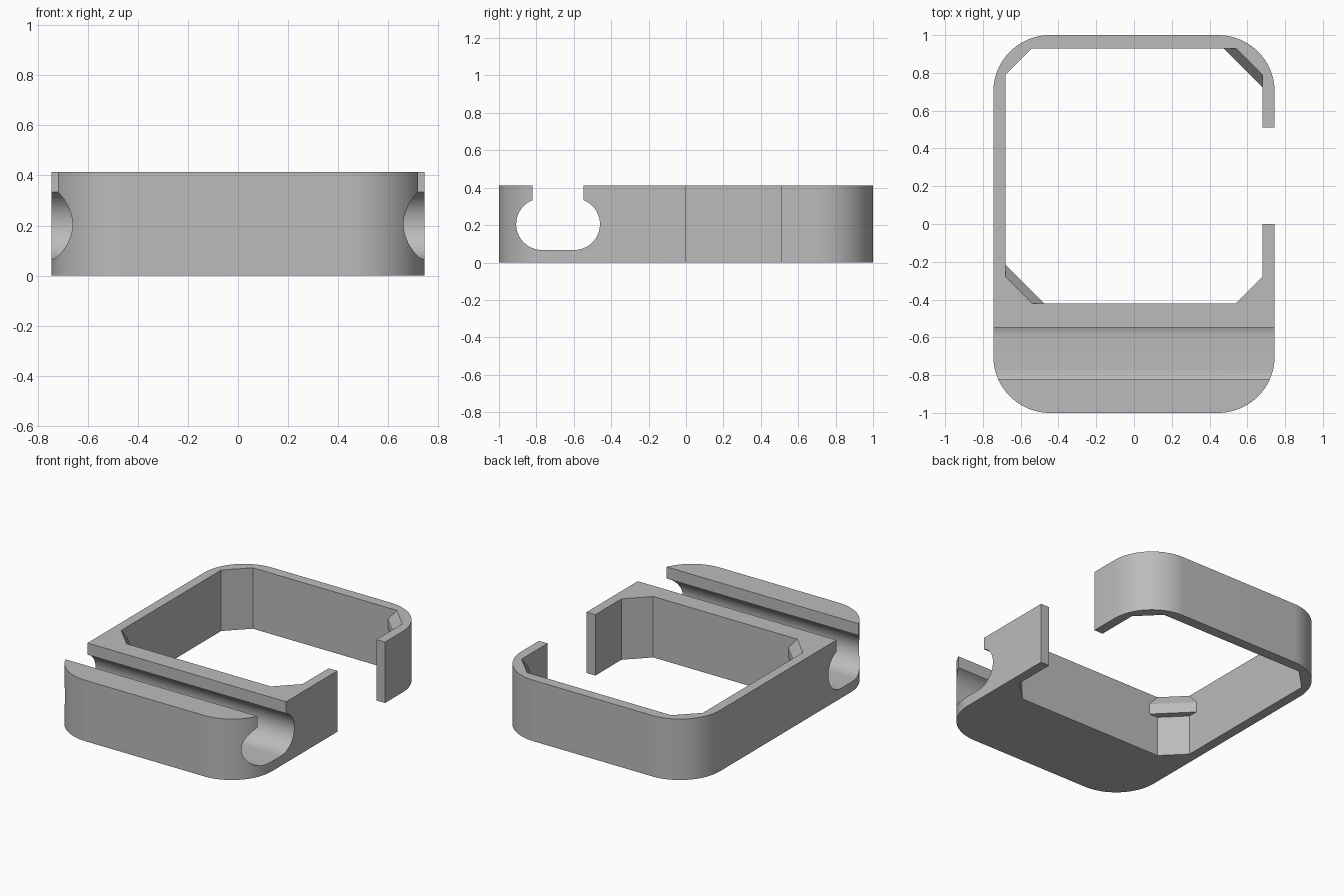
import bpy
import bmesh
import math
from mathutils import Vector

if "Cube" in bpy.data.objects:
    bpy.data.objects.remove(bpy.data.objects["Cube"], do_unlink=True)

HEIGHT = 0.413
HALF_X, HALF_Y, RADIUS = 0.745, 1.0, 0.3      # outer rounded rectangle
IN_X, IN_BACK, IN_FRONT = 0.68, 0.93, -0.42   # opening
CHAMFER = 0.14
GAP_FRONT, GAP_BACK = 0.0, 0.51               # break in the left wall

grey = bpy.data.materials.new("mid grey")
grey.use_nodes = True
grey.diffuse_color = (0.5, 0.5, 0.5, 1)
grey.node_tree.nodes["Principled BSDF"].inputs["Base Color"].default_value = (0.5, 0.5, 0.5, 1)


def arc(cu, cv, r, start, end, steps=20):
    angles = [math.radians(start + (end - start) * i / steps) for i in range(steps + 1)]
    return [(cu + r * math.cos(a), cv + r * math.sin(a)) for a in angles]


def prism(name, points, direction):
    """Extrude a closed outline along a direction."""
    bm = bmesh.new()
    face = bm.faces.new([bm.verts.new(p) for p in points])
    moved = bmesh.ops.extrude_face_region(bm, geom=[face])["geom"]
    bmesh.ops.translate(bm, vec=Vector(direction),
                        verts=[v for v in moved if isinstance(v, bmesh.types.BMVert)])
    return finish(name, bm)


def finish(name, bm):
    bmesh.ops.recalc_face_normals(bm, faces=bm.faces)
    mesh = bpy.data.meshes.new(name)
    bm.to_mesh(mesh)
    bm.free()
    mesh.materials.append(grey)
    obj = bpy.data.objects.new(name, mesh)
    bpy.context.collection.objects.link(obj)
    return obj


# Open frame: outer outline from one gap end round to the other, then back inside
cx, cy = HALF_X - RADIUS, HALF_Y - RADIUS
outline = [(HALF_X, GAP_BACK)]
for sx, sy, start in ((1, 1, 0), (-1, 1, 90), (-1, -1, 180), (1, -1, 270)):
    outline += arc(sx * cx, sy * cy, RADIUS, start, start + 90)
outline += [(HALF_X, GAP_FRONT), (IN_X, GAP_FRONT)]
for sx, y, sy, x_first in ((1, IN_FRONT, 1, False), (-1, IN_FRONT, 1, True),
                           (-1, IN_BACK, -1, False), (1, IN_BACK, -1, True)):
    corner = [(sx * IN_X, y + sy * CHAMFER), (sx * (IN_X - CHAMFER), y)]
    outline += corner[::-1] if x_first else corner
outline.append((IN_X, GAP_BACK))
frame = prism("frame", [(x, y, 0) for x, y in outline], (0, 0, HEIGHT))

# Rounded channel across the front block, open at the top
mouth = math.degrees(math.acos(0.05 / 0.138))
channel = arc(-0.77, 0.205, 0.138, 180 - mouth, 270)
channel += arc(-0.598, 0.205, 0.138, 270, 360 + mouth)
channel = [(channel[0][0], 0.6)] + channel + [(channel[-1][0], 0.6)]
cutter = prism("channel_cutter", [(-1, y, z) for y, z in channel], (2, 0, 0))
cutter.hide_render = True

cut = frame.modifiers.new("channel", "BOOLEAN")
cut.operation = "DIFFERENCE"
cut.solver = "EXACT"
cut.object = cutter
bpy.context.view_layer.objects.active = frame
frame.select_set(True)
bpy.ops.object.modifier_apply(modifier=cut.name)
bpy.data.objects.remove(cutter, do_unlink=True)
bpy.ops.object.shade_smooth_by_angle(angle=math.radians(30))


# Snap tabs in two opposite corners: sloped top, upright face, flat underside
def snap_tab(name, x, y, sx, sy):
    profile = ((CHAMFER, 0.27), (0.205, 0.27), (0.205, 0.34), (CHAMFER, HEIGHT))
    bm = bmesh.new()
    ends = [[bm.verts.new((x + sx * leg, y, z)) for leg, z in profile],
            [bm.verts.new((x, y + sy * leg, z)) for leg, z in profile]]
    for end in ends:
        bm.faces.new(end)
    for i in range(4):
        j = (i + 1) % 4
        bm.faces.new((ends[0][i], ends[0][j], ends[1][j], ends[1][i]))
    finish(name, bm)


snap_tab("back_left_tab", IN_X, IN_BACK, -1, -1)
snap_tab("front_right_tab", -IN_X, IN_FRONT, 1, 1)
